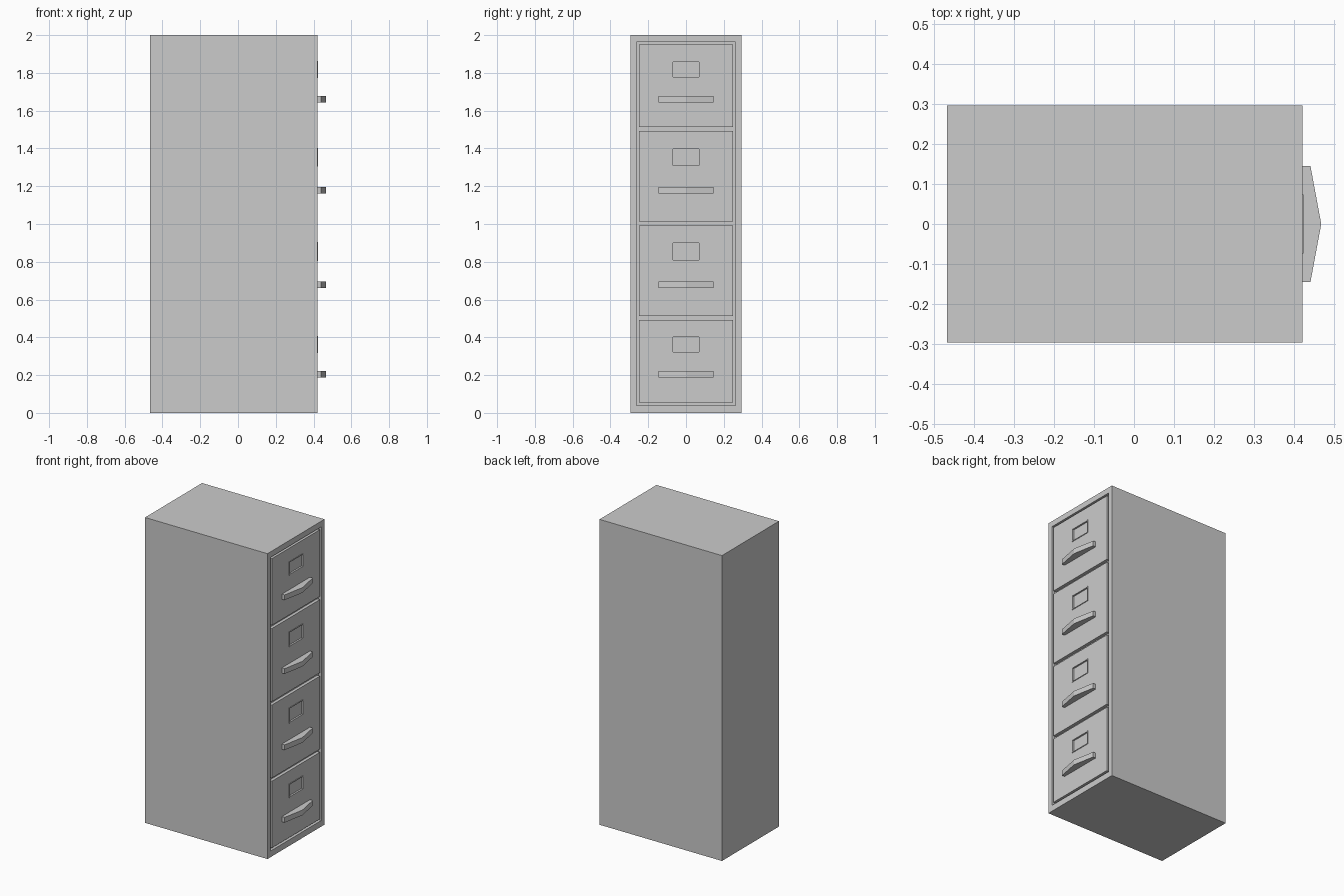
import bpy, bmesh

if "Cube" in bpy.data.objects:
    bpy.data.objects.remove(bpy.data.objects["Cube"])

BACK, FRONT, TIP = -0.467, 0.42, 0.467


def add_mesh(name, loops):
    """Skin a stack of equal-length point loops and cap both ends."""
    bm = bmesh.new()
    rings = [[bm.verts.new(p) for p in loop] for loop in loops]
    n = len(rings[0])
    for a, b in zip(rings, rings[1:]):
        for i in range(n):
            j = (i + 1) % n
            bm.faces.new((a[i], a[j], b[j], b[i]))
    bm.faces.new(rings[0][::-1])
    bm.faces.new(rings[-1])
    bmesh.ops.recalc_face_normals(bm, faces=bm.faces)
    mesh = bpy.data.meshes.new(name)
    bm.to_mesh(mesh)
    bm.free()
    obj = bpy.data.objects.new(name, mesh)
    bpy.context.collection.objects.link(obj)
    return obj


def rect(x, half_y, z0, z1):
    """Rectangle facing +x."""
    return [(x, -half_y, z0), (x, half_y, z0), (x, half_y, z1), (x, -half_y, z1)]


# Cabinet shell with a shallow recess around the drawers
RECESS = FRONT - 0.02
add_mesh("cabinet_body", [
    rect(BACK, 0.295, 0, 2), rect(FRONT, 0.295, 0, 2),
    rect(FRONT, 0.262, 0.04, 1.963), rect(RECESS, 0.262, 0.04, 1.963)])

# Drawer bottom, drawer top, label bottom, label top, handle centre
drawers = [
    (0.055, 0.492, 0.317, 0.407, 0.204),
    (0.513, 0.991, 0.805, 0.905, 0.679),
    (1.013, 1.492, 1.304, 1.403, 1.178),
    (1.513, 1.950, 1.774, 1.862, 1.661),
]
for i, (z0, z1, l0, l1, h) in enumerate(drawers, 1):
    # Drawer front with a raised label frame and sunken label pocket
    lip, t = FRONT + 0.003, 0.005
    add_mesh(f"drawer_{i}", [
        rect(RECESS, 0.248, z0, z1), rect(FRONT, 0.248, z0, z1),
        rect(FRONT, 0.073, l0, l1), rect(lip, 0.073, l0, l1),
        rect(lip, 0.073 - t, l0 + t, l1 - t),
        rect(FRONT - 0.008, 0.073 - t, l0 + t, l1 - t)])

    # Pointed pull handle
    plan = [(FRONT, -0.145), (0.44, -0.145), (TIP, 0), (0.44, 0.145), (FRONT, 0.145)]
    add_mesh(f"handle_{i}", [[(x, y, h + dz) for x, y in plan] for dz in (-0.017, 0.017)])
